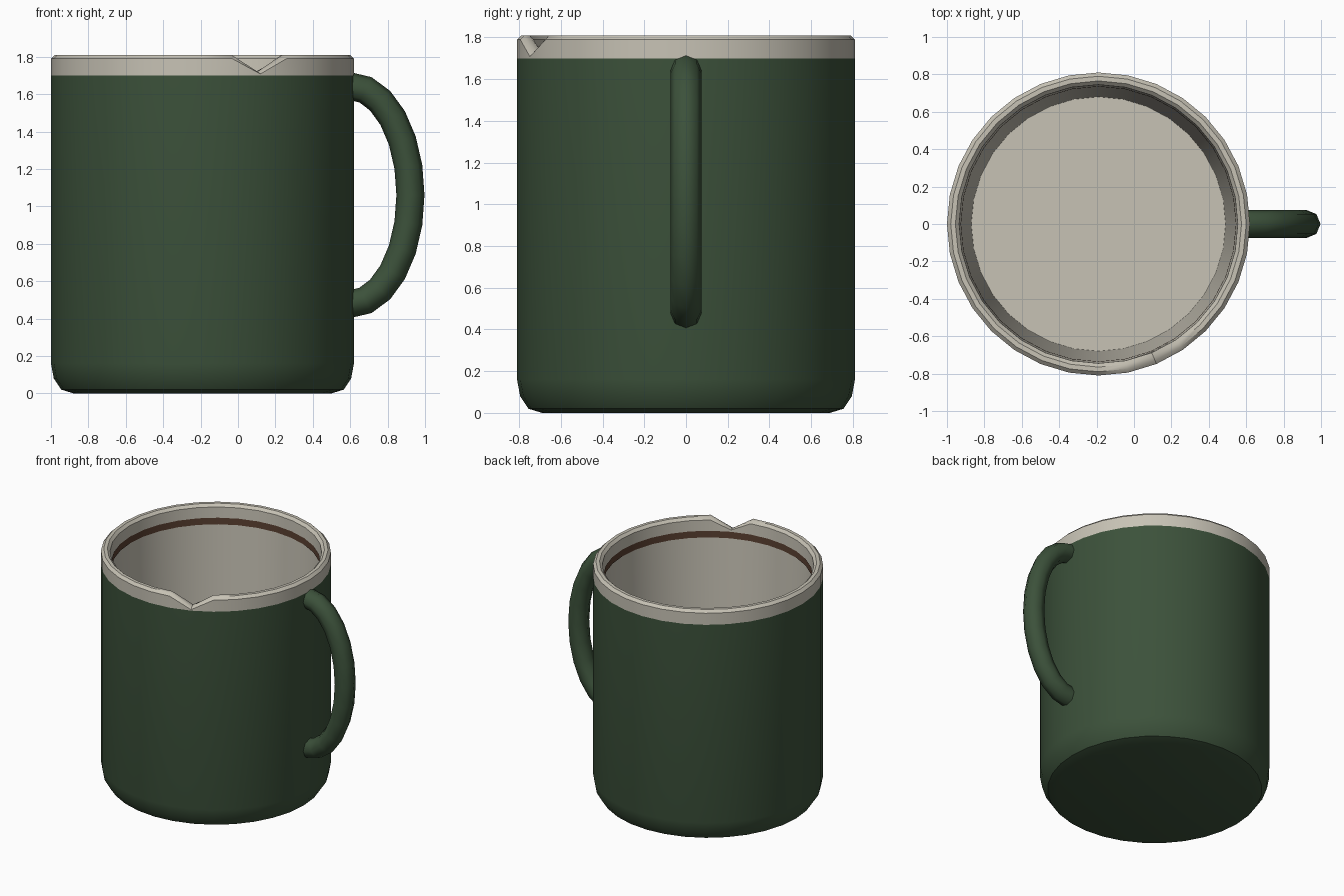
import bpy, bmesh, math
from mathutils import Vector

if "Cube" in bpy.data.objects:
    bpy.data.objects.remove(bpy.data.objects["Cube"])

CX, SIDES = -0.19, 32


def material(name, rgb):
    m = bpy.data.materials.new(name)
    m.diffuse_color = (*rgb, 1)
    m.use_nodes = True
    m.node_tree.nodes["Principled BSDF"].inputs["Base Color"].default_value = m.diffuse_color
    return m


green = material("green_enamel", (0.045, 0.083, 0.043))
cream = material("cream_enamel", (0.57, 0.54, 0.46))
brown = material("coffee_brown", (0.10, 0.05, 0.03))


def finish(bm, name, mats, angle=35):
    me = bpy.data.meshes.new(name)
    bm.to_mesh(me)
    bm.free()
    ob = bpy.data.objects.new(name, me)
    bpy.context.collection.objects.link(ob)
    for m in mats:
        me.materials.append(m)
    bpy.ops.object.select_all(action='DESELECT')
    ob.select_set(True)
    bpy.context.view_layer.objects.active = ob
    bpy.ops.object.shade_smooth_by_angle(angle=math.radians(angle))
    return ob


def bridge(bm, a, b, mat=0):
    n = len(a)
    for i in range(n):
        j = (i + 1) % n
        bm.faces.new((a[i], a[j], b[j], b[i])).material_index = mat


def lathe(bm, profile):
    return [[bm.verts.new((CX + r * math.cos(math.tau * i / SIDES),
                           r * math.sin(math.tau * i / SIDES), z))
             for i in range(SIDES)] for r, z in profile]


# Mug: outer shell, rolled rim, inner wall and floor in one profile
profile = [(0.69, 0), (0.755, 0.02), (0.795, 0.08), (0.81, 0.16), (0.81, 1.70),
           (0.81, 1.79), (0.79, 1.81), (0.765, 1.81), (0.745, 1.79),
           (0.74, 1.66), (0.68, 0.10)]
bm = bmesh.new()
rings = lathe(bm, profile)
for k in range(len(rings) - 1):
    bridge(bm, rings[k], rings[k + 1], 0 if k < 4 else 1)
bm.faces.new(rings[0][::-1])
bm.faces.new(rings[-1]).material_index = 1

# Chip in the rim: one spoke of rim vertices pushed down
for k, z in ((5, 1.708), (6, 1.715), (7, 1.72), (8, 1.72)):
    rings[k][26].co.z = z
finish(bm, "mug_body", [green, cream])

# Coffee stain band on the inner wall
bm = bmesh.new()
a, b = lathe(bm, [(0.737, 1.71), (0.735, 1.66)])
bridge(bm, a, b)
finish(bm, "coffee_stain", [brown])

# Handle: eight-sided tube swept along half an ellipse
bm = bmesh.new()
A, B, R, STEPS, N = 0.325, 0.583, 0.075, 12, 8
loops = []
for s in range(STEPS + 1):
    t = math.pi * (0.5 - s / STEPS)
    p = Vector((0.597 + A * math.cos(t), 0, 1.06 + B * math.sin(t)))
    out = Vector((math.cos(t) / A, 0, math.sin(t) / B)).normalized()
    loops.append([bm.verts.new(p + R * (out * math.cos(math.tau * i / N)
                                        + Vector((0, 1, 0)) * math.sin(math.tau * i / N)))
                  for i in range(N)])
for k in range(STEPS):
    bridge(bm, loops[k], loops[k + 1])
bm.faces.new(loops[0])
bm.faces.new(loops[-1])
bmesh.ops.recalc_face_normals(bm, faces=bm.faces)
finish(bm, "handle", [green], 50)
